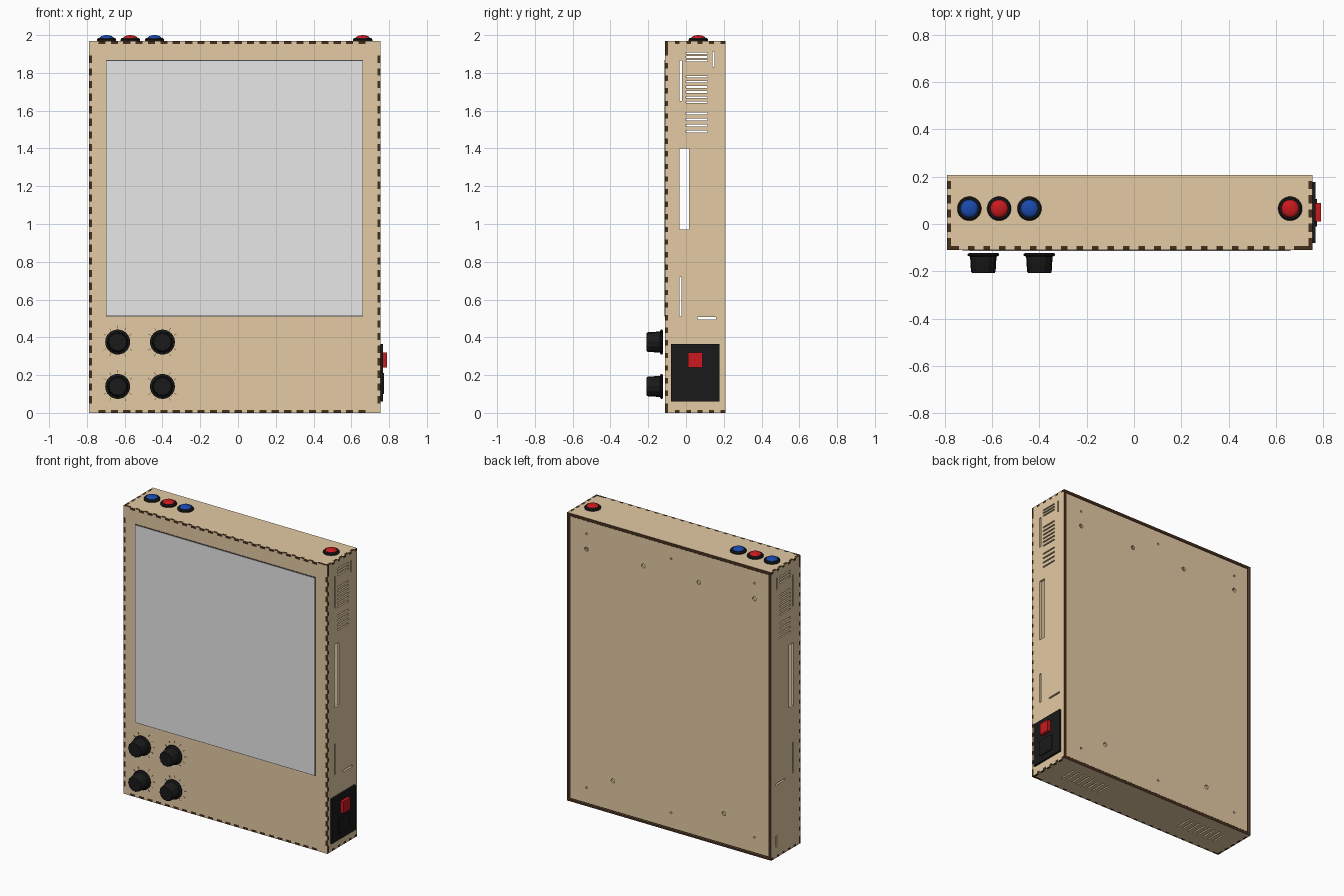
import bpy, bmesh, math
from mathutils import Matrix, Vector

if "Cube" in bpy.data.objects:
    bpy.data.objects.remove(bpy.data.objects["Cube"])


def material(name, r, g, b):
    m = bpy.data.materials.new(name)
    m.use_nodes = True
    m.diffuse_color = (r, g, b, 1)
    m.node_tree.nodes["Principled BSDF"].inputs["Base Color"].default_value = (r, g, b, 1)
    return m


wood = material("plywood", 0.77, 0.595, 0.37)
burnt = material("burnt_edge", 0.06, 0.028, 0.012)
black = material("black_plastic", 0.010, 0.010, 0.010)
red = material("red_plastic", 0.58, 0.010, 0.013)
blue = material("blue_plastic", 0.010, 0.068, 0.42)
glass = material("screen_white", 1.0, 1.0, 1.0)
bezel = material("screen_grey", 0.08, 0.08, 0.08)

# Case limits, sheet thickness and plain corner length
X0, X1, Y0, Y1, Z1, T = -0.79, 0.754, -0.11, 0.208, 1.97, 0.016
XI0, XI1, YI, ZI = X0 + T, X1 - T, Y0 + T, Z1 - T
C = 0.035


def finish(bm, name, mats, smooth=False):
    bmesh.ops.recalc_face_normals(bm, faces=bm.faces[:])
    me = bpy.data.meshes.new(name)
    bm.to_mesh(me)
    bm.free()
    ob = bpy.data.objects.new(name, me)
    bpy.context.collection.objects.link(ob)
    for m in mats:
        me.materials.append(m)
    if smooth:
        bpy.ops.object.select_all(action="DESELECT")
        ob.select_set(True)
        bpy.context.view_layer.objects.active = ob
        bpy.ops.object.shade_smooth_by_angle(angle=math.radians(35))
    return ob


def add_box(bm, lo, hi):
    lo, hi = Vector(lo), Vector(hi)
    mat = Matrix.Translation((lo + hi) / 2) @ Matrix.Diagonal((*(hi - lo), 1))
    bmesh.ops.create_cube(bm, size=1, matrix=mat)


def boxes(name, items, mats, axis=None):
    """Boxes in one object; with an axis, faces across it get the edge colour."""
    bm = bmesh.new()
    for lo, hi in items:
        add_box(bm, lo, hi)
    bm.normal_update()
    for f in bm.faces:
        if axis is not None and abs(f.normal[axis]) < 0.5:
            f.material_index = 1
    return finish(bm, name, mats)


def cut(ob, bm):
    """Cut openings through a panel."""
    tool = finish(bm, "cutter", [wood])
    tool.hide_render = True
    mod = ob.modifiers.new("openings", "BOOLEAN")
    mod.operation, mod.solver, mod.object = "DIFFERENCE", "EXACT", tool
    bpy.context.view_layer.objects.active = ob
    bpy.ops.object.modifier_apply(modifier=mod.name)
    bpy.data.objects.remove(tool)


def fingers(axis, start, end, n, lo, hi, share):
    """Repeated joint segments along an axis, each filling a share of its step."""
    out = []
    step = (end - start) / n
    for i in range(n):
        a, b = list(lo), list(hi)
        a[axis], b[axis] = start + (i + share[0]) * step, start + (i + share[1]) * step
        out.append((a, b))
    return out


# Panel sheets
boxes("front_panel", [((XI0, Y0, T), (XI1, YI, ZI))], [wood, burnt], 1)
rim = 0.007
back = boxes("back_panel", [((XI0 + rim, Y1 - T, T + rim), (XI1 - rim, Y1 - 0.003, ZI - rim))],
             [wood, burnt], 1)
strips = []
for x in (XI0, XI1 - rim):
    strips.append(((x, Y1 - T, T), (x + rim, Y1 - 0.004, ZI)))
for z in (T, ZI - rim):
    strips.append(((XI0 + rim, Y1 - T, z), (XI1 - rim, Y1 - 0.004, z + rim)))
boxes("back_panel_rim", strips, [burnt])
ends = {}
for name, z in (("bottom", 0), ("top", ZI)):
    ends[name] = boxes(name + "_panel", [((XI0, YI, z), (XI1, Y1, z + T))], [wood, burnt], 2)
sides = {}
for name, x in (("right", X0), ("left", XI1)):
    sides[name] = boxes(name + "_panel", [((x, YI, T), (x + T, Y1, ZI))], [wood, burnt], 0)

# Interlocking finger joints, with plain corners on the front
OUT, IN = (0, 0.58), (0.58, 1)
front_tabs = []
for name, z in (("bottom", 0), ("top", ZI)):
    lo, hi = (0, Y0, z), (0, YI, z + T)
    front_tabs += fingers(0, XI0 + C, XI1 - C, 22, lo, hi, IN)
    front_tabs += [((X0, Y0, z), (XI0 + C, YI, z + T)), ((XI1 - C, Y0, z), (X1, YI, z + T))]
    tabs = fingers(0, XI0 + C, XI1 - C, 22, lo, hi, OUT)
    for x in (X0, XI1):
        tabs += fingers(1, YI, Y1, 5, (x, 0, z), (x + T, 0, z + T), IN)
    boxes(name + "_tabs", tabs, [wood, burnt], 2)
for name, x in (("right", X0), ("left", XI1)):
    lo, hi = (x, Y0, 0), (x + T, YI, 0)
    front_tabs += fingers(2, T + C, ZI - C, 28, lo, hi, IN)
    front_tabs += [((x, Y0, T), (x + T, YI, T + C)), ((x, Y0, ZI - C), (x + T, YI, ZI))]
    tabs = fingers(2, T + C, ZI - C, 28, lo, hi, OUT)
    for z in (0, ZI):
        tabs += fingers(1, YI, Y1, 5, (x, 0, z), (x + T, 0, z + T), OUT)
    boxes(name + "_tabs", tabs, [wood, burnt], 0)
boxes("front_tabs", front_tabs, [wood, burnt], 1)

# Vent slits and long slots in both sides
for name, x in (("right", X0), ("left", XI1)):
    bm = bmesh.new()
    slots = [(-0.035, -0.021, 1.65, 1.865), (-0.035, 0.015, 0.97, 1.40),
             (-0.035, -0.023, 0.51, 0.72), (0.06, 0.16, 0.495, 0.507),
             (0.14, 0.15, 1.83, 1.91)]
    for first, count, gap in ((1.485, 4, 0.032), (1.64, 6, 0.027), (1.86, 3, 0.02)):
        for i in range(count):
            z = first + i * gap
            slots.append((0.0, 0.115, z, z + 0.009))
    if name == "right":
        slots.append((0.145, 0.157, 0.07, 0.15))
    for ya, yb, za, zb in slots:
        add_box(bm, (x - T, ya, za), (x + 2 * T, yb, zb))
    cut(sides[name], bm)

# Vents in the floor
bm = bmesh.new()
for first in (-0.66, 0.30):
    for i in range(8):
        x = first + i * 0.042
        add_box(bm, (x, 0.0, -T), (x + 0.01, 0.12, 2 * T))
cut(ends["bottom"], bm)

# Screw holes in the back
bm = bmesh.new()
holes = [(x, z, 0.007) for x in (-0.66, -0.03, 0.61) for z in (0.124, 1.86)]
holes += [(x, 1.755, 0.014) for x in (-0.66, -0.24, 0.18, 0.61)]
holes += [(x, 0.225, 0.014) for x in (-0.43, 0.41)]
for x, z, r in holes:
    bmesh.ops.create_cone(bm, cap_ends=True, segments=16, radius1=r, radius2=r, depth=0.1,
                          matrix=Matrix.Translation((x, Y1, z)) @ Matrix.Rotation(math.pi / 2, 4, "X"))
cut(back, bm)

# Screen with a thin border
boxes("screen_border", [((-0.70, Y0 - 0.003, 0.51), (0.663, Y0 + 0.001, 1.867))], [bezel])
boxes("screen", [((-0.695, Y0 - 0.005, 0.515), (0.658, Y0, 1.862))], [glass])


def lathe(name, profile, place, mat, segments=32, flute=0.0):
    """Closed turned part from (radius, height) points, optionally fluted."""
    bm = bmesh.new()
    rings = []
    for r, h in profile:
        ring = []
        for i in range(segments):
            a = 2 * math.pi * i / segments
            k = r * (1 - flute * (i % 4 > 1))
            ring.append(bm.verts.new(place @ Vector((k * math.cos(a), k * math.sin(a), h))))
        rings.append(ring)
    for low, high in zip(rings, rings[1:]):
        for i in range(segments):
            j = (i + 1) % segments
            bm.faces.new((low[i], low[j], high[j], high[i]))
    bm.faces.new(rings[0][::-1])
    bm.faces.new(rings[-1])
    return finish(bm, name, [mat], True)


# Knobs with printed scale marks
forward = Matrix.Rotation(math.pi / 2, 4, "X")
marks = bmesh.new()
for x in (-0.637, -0.40):
    for z in (0.14, 0.375):
        place = Matrix.Translation((x, Y0, z)) @ forward
        lathe("knob_skirt", [(0.060, 0.013), (0.066, 0.016), (0.066, 0.023), (0.057, 0.028)], place, black)
        lathe("knob_grip", [(0.056, 0.025), (0.052, 0.092), (0.047, 0.098)], place, black, 48, 0.05)
        for i in range(11):
            turn = Matrix.Rotation(math.radians(-60 + 30 * i), 4, "Z")
            bmesh.ops.create_cube(marks, size=1, matrix=place @ turn @ Matrix.Translation((0.079, 0, 0))
                                  @ Matrix.Diagonal((0.016, 0.002, 0.003, 1)))
finish(marks, "knob_scale_marks", [burnt])

# Push buttons on the top
for x, mat in ((-0.696, blue), (-0.57, red), (-0.442, blue), (0.66, red)):
    place = Matrix.Translation((x, 0.065, Z1))
    lathe("button_collar", [(0.051, -0.005), (0.051, 0.007), (0.045, 0.015), (0.036, 0.015)], place, black)
    dome = [(0.038 * math.cos(a), 0.013 + 0.017 * math.sin(a))
            for a in (math.radians(d) for d in range(0, 90, 17))]
    lathe("button_cap", dome, place, mat)

# Power inlet with its rocker switch
boxes("power_plate", [((X1, -0.08, 0.06), (X1 + 0.014, 0.178, 0.365))], [black])
boxes("power_socket", [((X1, -0.01, 0.10), (X1 + 0.02, 0.105, 0.21))], [black])
boxes("power_switch", [((X1, 0.01, 0.24), (X1 + 0.036, 0.088, 0.32))], [red])
